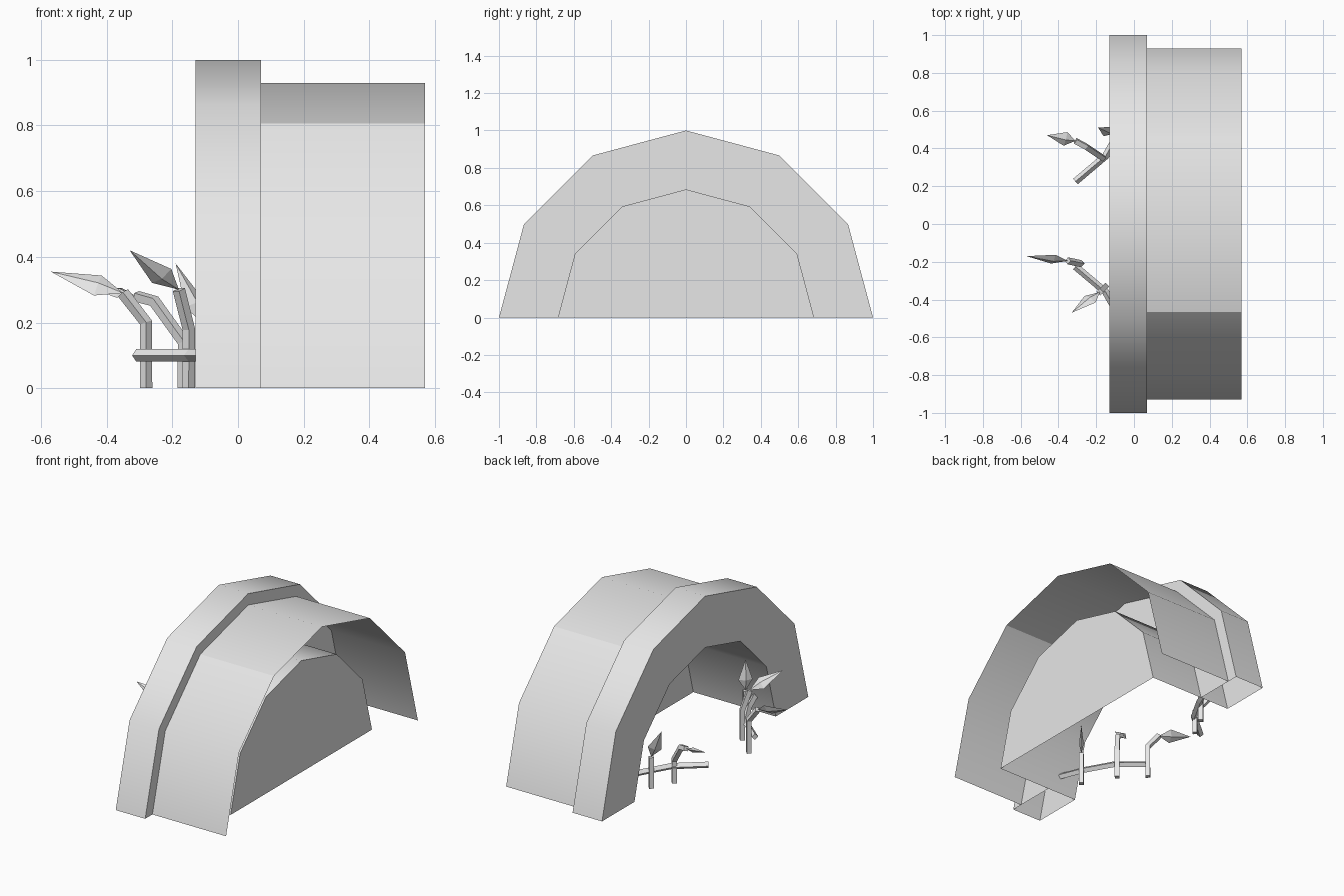
import bpy, bmesh
from math import cos, sin, pi, radians
from mathutils import Vector

cube = bpy.data.objects.get("Cube")
if cube:
    bpy.data.objects.remove(cube, do_unlink=True)

grey = bpy.data.materials.new("light_grey")
grey.use_nodes = True
grey.diffuse_color = (0.8, 0.8, 0.8, 1)
grey.node_tree.nodes["Principled BSDF"].inputs["Base Color"].default_value = (0.8, 0.8, 0.8, 1)


def finish(name, bm):
    bmesh.ops.recalc_face_normals(bm, faces=bm.faces[:])
    mesh = bpy.data.meshes.new(name)
    bm.to_mesh(mesh)
    bm.free()
    mesh.materials.append(grey)
    obj = bpy.data.objects.new(name, mesh)
    bpy.context.collection.objects.link(obj)
    return obj


def smooth(obj, angle):
    bpy.ops.object.select_all(action='DESELECT')
    obj.select_set(True)
    bpy.context.view_layer.objects.active = obj
    bpy.ops.object.shade_smooth_by_angle(angle=radians(angle))


def arch(bm, x, radius):
    """Half of a twelve-sided ring standing on the ground."""
    return [bm.verts.new((x, -radius * cos(i * pi / 6), radius * sin(i * pi / 6)))
            for i in range(7)]


def loft(bm, a, b):
    for i in range(len(a) - 1):
        bm.faces.new((a[i], a[i + 1], b[i + 1], b[i]))


FRONT, BACK, END, CAP = -0.13, 0.07, 0.57, 0.43
OUTER, SHELL, INNER = 1.0, 0.93, 0.685

# Entrance arch: hollow, open underneath
bm = bmesh.new()
loops = [arch(bm, x, r) for x, r in
         ((FRONT, INNER), (FRONT, OUTER), (BACK, OUTER), (BACK, INNER))]
for a, b in zip(loops, loops[1:]):
    loft(bm, a, b)
smooth(finish("entrance_arch", bm), 35)

# Outer tunnel shell: a thin open sheet
bm = bmesh.new()
loft(bm, arch(bm, BACK, SHELL), arch(bm, END, SHELL))
bm.edges.ensure_lookup_table()
for e in bm.edges:
    mid = (e.verts[0].co + e.verts[1].co) / 2
    if abs(mid.x - (BACK + END) / 2) < 0.01 and 0.1 < abs(mid.y) < 0.6:
        e.smooth = False
shell = finish("outer_shell", bm)
for p in shell.data.polygons:
    p.use_smooth = True

# Inner tunnel lining with its closed end wall
bm = bmesh.new()
near, far = arch(bm, FRONT, INNER), arch(bm, CAP, INNER)
loft(bm, near, far)
bm.faces.new(far)
smooth(finish("inner_tunnel", bm), 35)


def stem(name, points, thickness=0.019):
    """Four-sided stalk along a path, turned into a mesh."""
    curve = bpy.data.curves.new(name, 'CURVE')
    curve.dimensions = '3D'
    curve.bevel_depth = thickness
    curve.bevel_resolution = 0
    curve.use_fill_caps = True
    spline = curve.splines.new('POLY')
    spline.points.add(len(points) - 1)
    for p, co in zip(spline.points, points):
        p.co = (*co, 1)
    curve.materials.append(grey)
    obj = bpy.data.objects.new(name, curve)
    bpy.context.collection.objects.link(obj)
    bpy.ops.object.select_all(action='DESELECT')
    obj.select_set(True)
    bpy.context.view_layer.objects.active = obj
    bpy.ops.object.convert(target='MESH')
    for p in bpy.context.object.data.polygons:
        p.use_smooth = False


def leaf(name, base, tip, side, width=0.04):
    """Flat pointed blade with a low ridge on both faces."""
    base, tip = Vector(base), Vector(tip)
    along = (tip - base).normalized()
    across = Vector(side)
    across = (across - along * across.dot(along)).normalized()
    up = along.cross(across)
    mid = base.lerp(tip, 0.35)
    bm = bmesh.new()
    b, t = bm.verts.new(base), bm.verts.new(tip)
    ring = [bm.verts.new(mid + d) for d in
            (across * width, up * 0.014, -across * width, -up * 0.014)]
    for i in range(4):
        for end in (b, t):
            bm.faces.new((end, ring[i], ring[(i + 1) % 4]))
    finish(name, bm)


# Creeping runners from both tunnel walls
for side, label in ((1, "back"), (-1, "front")):
    stem(label + "_runner", [(x, side * y, 0.1) for x, y in
         ((0, 0.67), (-0.06, 0.52), (-0.15, 0.36), (-0.31, 0.225))])

# Sprouts: stalk path, leaf tip, leaf width direction
sprouts = {
    "front_long": ([(-0.28, -0.21, 0), (-0.28, -0.21, 0.2), (-0.35, -0.195, 0.29)],
                   (-0.57, -0.17, 0.355), (0.2, 0.6, 0.8)),
    "front_tall": ([(-0.15, -0.33, 0), (-0.15, -0.33, 0.18), (-0.18, -0.36, 0.3)],
                   (-0.33, -0.47, 0.42), (0.5, -0.5, 0.6)),
    "front_upright": ([(-0.04, -0.52, 0), (-0.04, -0.52, 0.2)],
                      (-0.04, -0.52, 0.39), (0.7, 0.7, 0)),
    "back_long": ([(-0.165, 0.35, 0), (-0.165, 0.35, 0.14), (-0.255, 0.41, 0.265),
                   (-0.31, 0.44, 0.28)],
                  (-0.46, 0.47, 0.31), (0.3, 0.8, 0.3)),
    "back_upright": ([(-0.1, 0.48, 0), (-0.1, 0.48, 0.19)],
                     (-0.19, 0.51, 0.38), (0.7, 0.5, 0)),
}
for name, (path, tip, side) in sprouts.items():
    stem(name + "_stalk", path)
    leaf(name + "_leaf", path[-1], tip, side)
